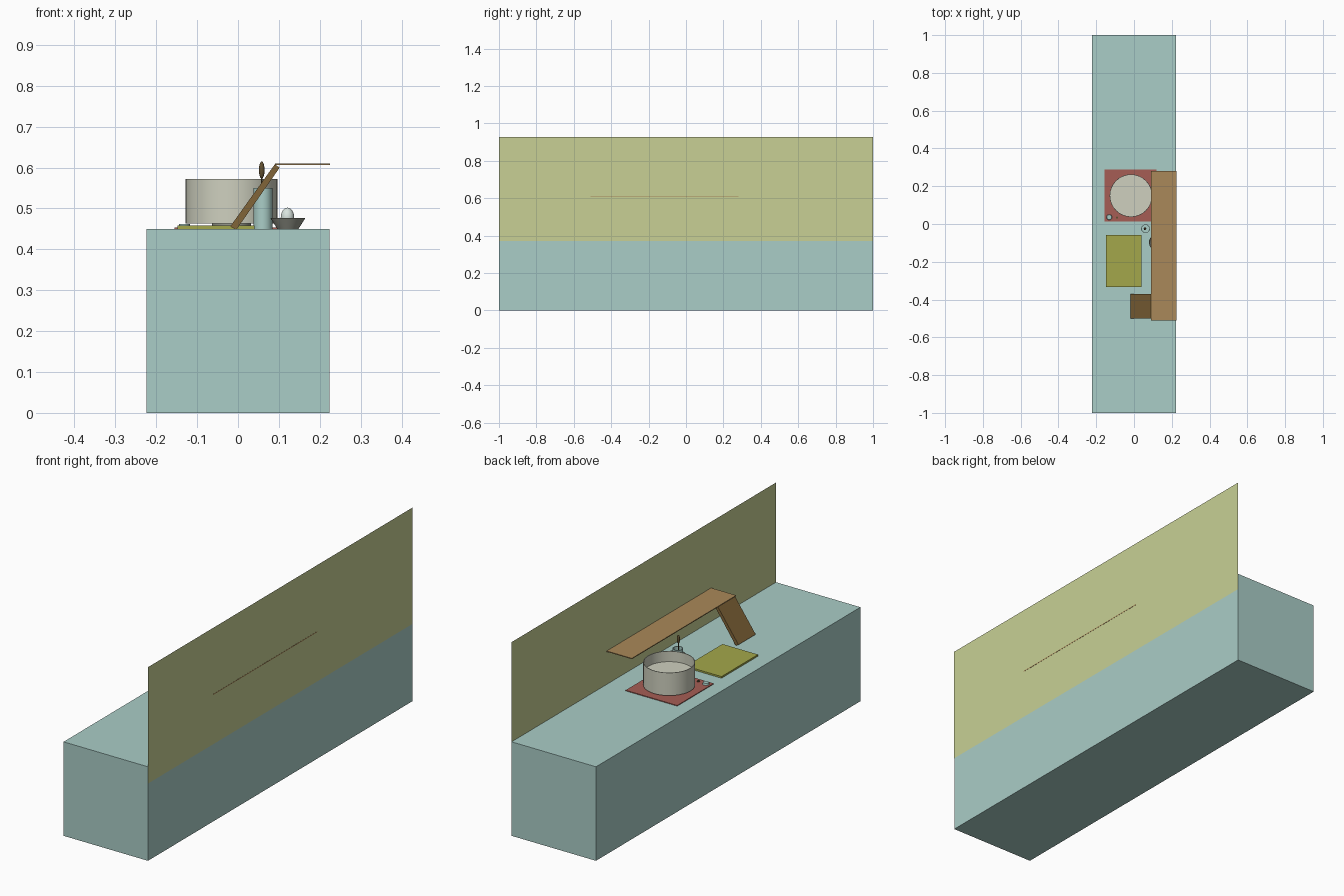
import bpy, bmesh, math
from mathutils import Vector

if "Cube" in bpy.data.objects:
    bpy.data.objects.remove(bpy.data.objects["Cube"])

MATS = {}
def paint(ob, name, col):
    if name not in MATS:
        m = bpy.data.materials.new(name)
        m.diffuse_color = (*col, 1)
        m.use_nodes = True
        m.node_tree.nodes["Principled BSDF"].inputs["Base Color"].default_value = m.diffuse_color
        MATS[name] = m
    ob.data.materials.append(MATS[name])

TEAL, OLIVE, WOOD = ("teal", (.40, .61, .57)), ("olive", (.37, .39, .07)), ("wood", (.40, .25, .10))
DARKWOOD, RED = ("dark_wood", (.22, .13, .04)), ("red", (.38, .11, .09))
STEEL, WALL = ("steel", (.62, .63, .52)), ("wall_green", (.58, .63, .30))
BROWN, STONE, SHELL = ("brown", (.12, .08, .03)), ("stone", (.30, .31, .26)), ("shell", (.70, .78, .74))

def finish(bm, name, mat, smooth=False):
    me = bpy.data.meshes.new(name)
    bm.to_mesh(me)
    bm.free()
    ob = bpy.data.objects.new(name, me)
    bpy.context.collection.objects.link(ob)
    paint(ob, *mat)
    if smooth:
        bpy.ops.object.select_all(action='DESELECT')
        bpy.context.view_layer.objects.active = ob
        ob.select_set(True)
        bpy.ops.object.shade_smooth_by_angle(angle=math.radians(35))
    return ob

def prism(name, outline, y0, y1, mat):
    """Extrude an x-z outline along y."""
    bm = bmesh.new()
    f = bm.faces.new([bm.verts.new((x, y0, z)) for x, z in outline])
    g = bmesh.ops.extrude_face_region(bm, geom=[f])
    vs = [e for e in g["geom"] if isinstance(e, bmesh.types.BMVert)]
    bmesh.ops.translate(bm, verts=vs, vec=(0, y1 - y0, 0))
    bmesh.ops.recalc_face_normals(bm, faces=bm.faces)
    return finish(bm, name, mat)

def box(name, x0, x1, y0, y1, z0, z1, mat):
    return prism(name, [(x0, z0), (x1, z0), (x1, z1), (x0, z1)], y0, y1, mat)

def lathe(name, loc, profile, mat, n=32):
    """Spin a closed r-z profile (starting and ending on the axis)."""
    bm = bmesh.new()
    vs = [bm.verts.new((r, 0, z)) for r, z in profile]
    es = [bm.edges.new(p) for p in zip(vs, vs[1:])]
    bmesh.ops.spin(bm, geom=vs + es, cent=(0, 0, 0), axis=(0, 0, 1), angle=2 * math.pi, steps=n)
    bmesh.ops.remove_doubles(bm, verts=bm.verts, dist=1e-5)
    bmesh.ops.recalc_face_normals(bm, faces=bm.faces)
    ob = finish(bm, name, mat, True)
    ob.location = loc
    return ob

def ball(a, b, z, n=10):
    return [(a * math.sin(math.pi * i / n), z - b * math.cos(math.pi * i / n)) for i in range(n + 1)]

W, TOP = 0.2235, 0.45

# counter, back wall, shelf and its sloped support
box("counter", -W, W, -1, 1, 0, TOP, TEAL)
bm = bmesh.new()
bm.faces.new([bm.verts.new((W + .0003, y, z)) for y, z in ((-1, .37), (1, .37), (1, .927), (-1, .927))])
finish(bm, "back_wall", WALL)
box("shelf", .091, W + .001, -.51, .28, .606, .61, WOOD)
prism("shelf_support", [(-.019, .456), (-.004, .448), (.102, .6), (.09, .608)], -.5, -.37, DARKWOOD)

# cutting board
box("cutting_board", -.148, .04, -.333, -.057, TOP, .458, OLIVE)

# hot plate with burner and controls
box("hot_plate", -.155, .118, .012, .288, TOP, .4535, RED)
lathe("burner", (-.016, .15, 0), [(0, .453), (.048, .453), (.048, .463), (0, .463)], STONE)
lathe("control_knob", (-.131, .036, 0), [(0, .453), (.015, .453), (.013, .462), (0, .462)], TEAL, 16)
lathe("control_button", (-.09, .034, 0), [(0, .453), (.006, .453), (.006, .458), (0, .458)], BROWN, 12)

# cooking pot
lathe("pot", (-.016, .15, 0), [(0, .463), (.113, .463), (.113, .572), (.110, .572), (.110, .522), (0, .522)], STEEL)

# utensil cup and spoon
lathe("utensil_cup", (.061, -.025, 0), [(0, TOP), (.023, TOP), (.023, .55), (.020, .55), (.020, .46), (0, .46)], TEAL)
lathe("spoon_handle", (.058, -.025, 0), [(0, .46), (.002, .46), (.002, .58), (0, .58)], BROWN, 8)
lathe("spoon_head", (.058, -.025, 0), ball(.007, .021, .594), BROWN, 12)

# bowl with egg
lathe("bowl", (.122, -.097, 0), [(0, TOP), (.026, TOP), (.043, .477), (.040, .477), (.024, .454), (0, .454)], STONE)
lathe("egg", (.121, -.097, 0), ball(.0165, .024, .478), SHELL, 16)
